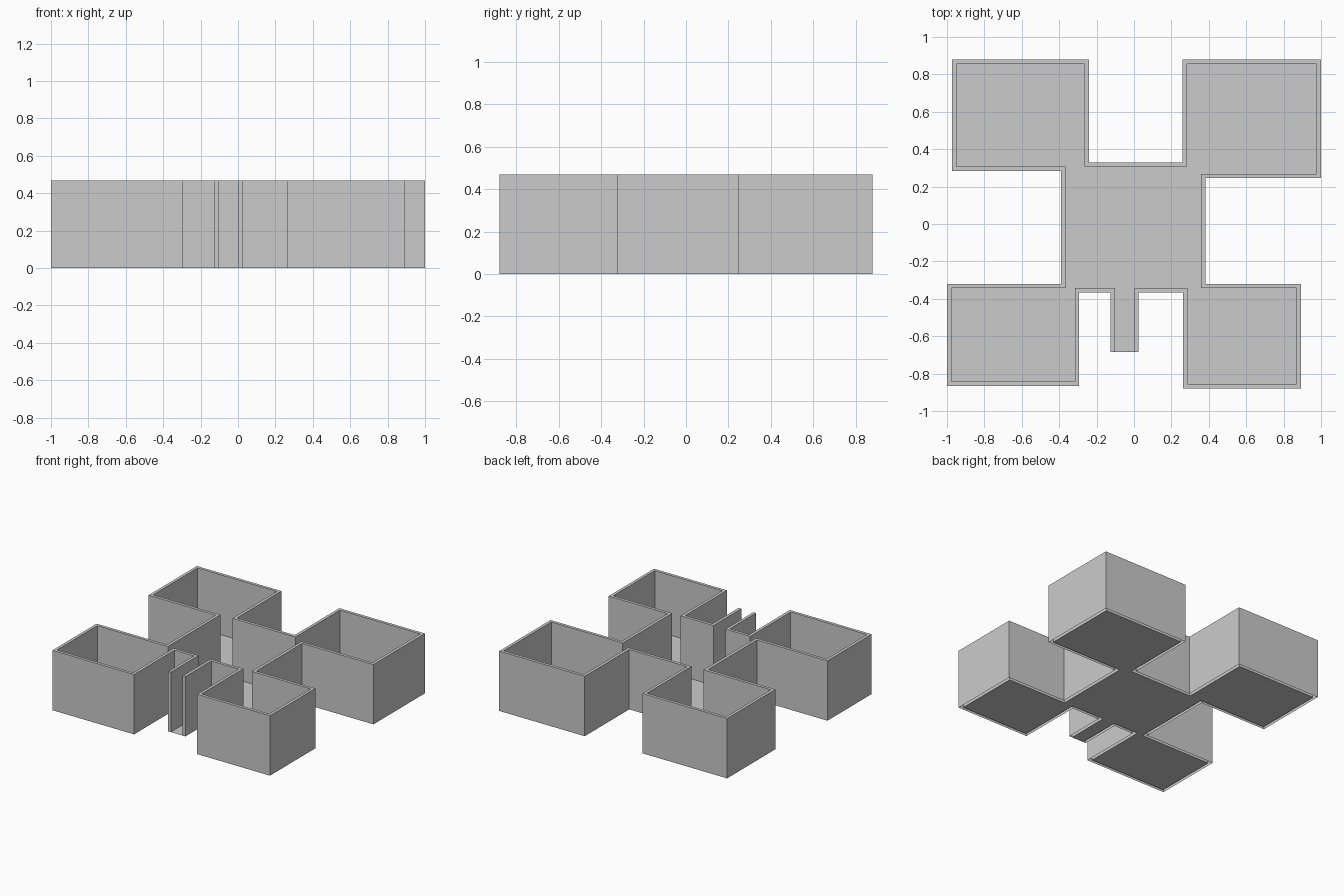
import bpy, bmesh
from mathutils import Vector

if "Cube" in bpy.data.objects:
    bpy.data.objects.remove(bpy.data.objects["Cube"])

HEIGHT = 0.468
THICK = 0.0235

# Outer wall line of the plan, counter-clockwise from the right side of the entry passage
outer = [Vector(p) for p in [
    (.025, -.685), (.025, -.365), (.262, -.365),                # passage, front wall
    (.262, -.88), (.893, -.88), (.893, -.32), (.383, -.32),     # front right room
    (.383, .245), (1, .245), (1, .88), (.26, .88), (.26, .33),  # back right room
    (-.24, .33), (-.24, .88), (-.972, .88), (-.972, .283),      # back left room
    (-.39, .283), (-.39, -.32), (-1, -.32), (-1, -.865),        # front left room
    (-.293, -.865), (-.293, -.365), (-.125, -.365), (-.125, -.685)]]


def left_normal(a, b):
    d = (b - a).normalized()
    return Vector((-d.y, d.x))


def inset(points, t):
    """Mitred offset of an open right-angled path."""
    result = []
    for i, p in enumerate(points):
        shift = Vector((0, 0))
        if i > 0:
            shift += left_normal(points[i - 1], p)
        if i < len(points) - 1:
            shift += left_normal(p, points[i + 1])
        result.append(p + shift * t)
    return result


def add_object(name, bm):
    mesh = bpy.data.meshes.new(name)
    bm.to_mesh(mesh)
    bm.free()
    obj = bpy.data.objects.new(name, mesh)
    bpy.context.collection.objects.link(obj)
    return obj


inner = inset(outer, THICK)
n = len(outer)

# Walls: both skins, top rim and the two passage ends, open underneath
bm = bmesh.new()
o0, i0, o1, i1 = [[bm.verts.new((p.x, p.y, z)) for p in path]
                  for z in (0, HEIGHT) for path in (outer, inner)]
for k in range(n - 1):
    bm.faces.new((o0[k], o0[k + 1], o1[k + 1], o1[k]))
    bm.faces.new((i0[k + 1], i0[k], i1[k], i1[k + 1]))
    bm.faces.new((o1[k], o1[k + 1], i1[k + 1], i1[k]))
bm.faces.new((i0[0], o0[0], o1[0], i1[0]))
bm.faces.new((o0[-1], i0[-1], i1[-1], o1[-1]))
add_object("walls", bm)

# Floor sheet inside the walls
bm = bmesh.new()
floor_face = bm.faces.new([bm.verts.new((p.x, p.y, 0)) for p in inner])
floor_face.normal_update()
bmesh.ops.triangulate(bm, faces=[floor_face])
bmesh.ops.dissolve_limit(bm, angle_limit=0.01, verts=bm.verts[:], edges=bm.edges[:])
add_object("floor", bm)
